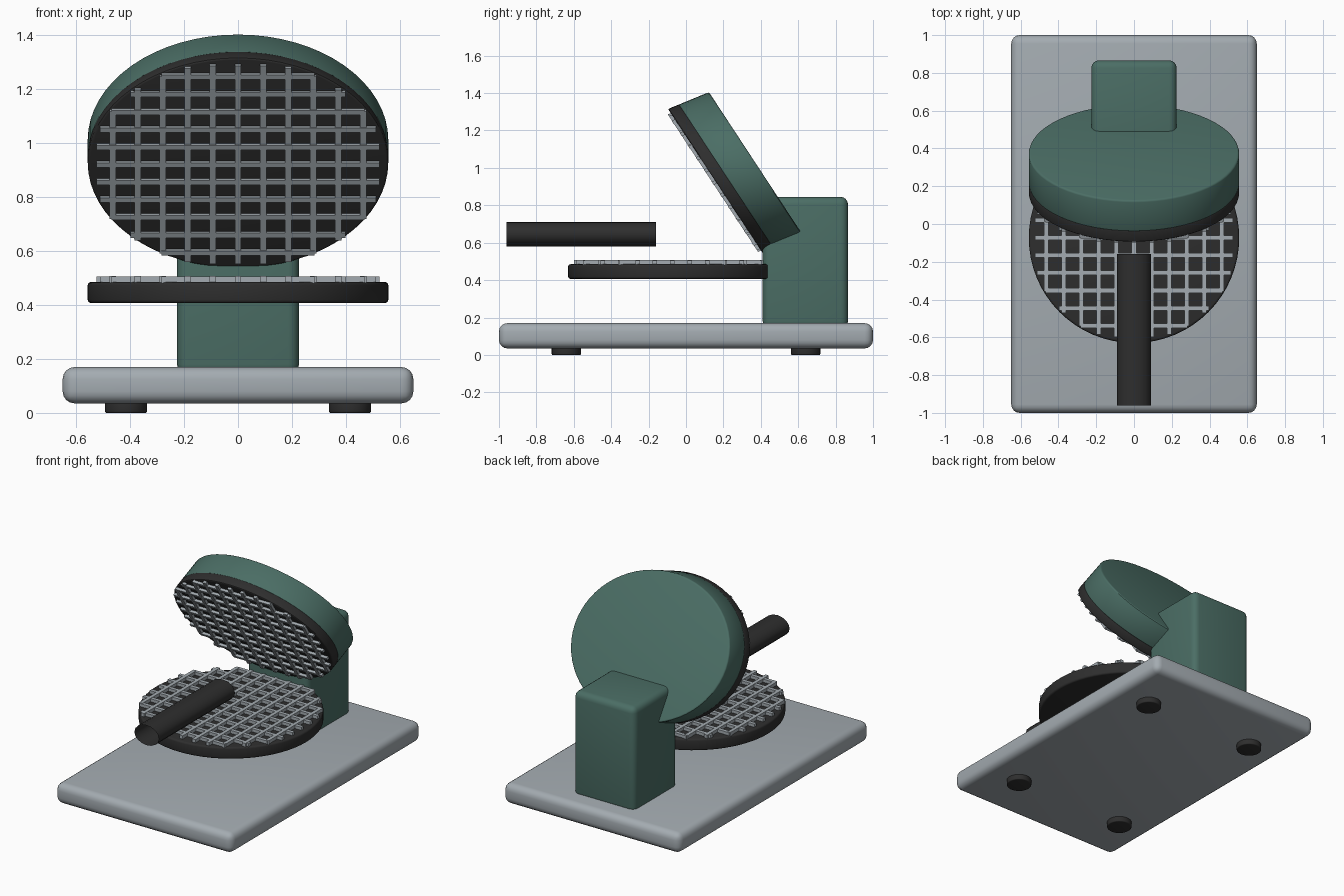
import bpy, bmesh, math
from mathutils import Matrix, Vector

if "Cube" in bpy.data.objects:
    bpy.data.objects.remove(bpy.data.objects["Cube"])


def material(name, rgb):
    m = bpy.data.materials.new(name)
    m.diffuse_color = (*rgb, 1)
    m.use_nodes = True
    m.node_tree.nodes["Principled BSDF"].inputs["Base Color"].default_value = m.diffuse_color
    return m


GREY = material("light_grey", (0.37, 0.41, 0.44))
GREEN = material("dark_green", (0.070, 0.155, 0.130))
BLACK = material("black", (0.027, 0.027, 0.027))
STEEL = material("grid_grey", (0.37, 0.41, 0.44))


def finish(bm, name, mat, matrix=Matrix()):
    bmesh.ops.recalc_face_normals(bm, faces=bm.faces[:])
    bm.transform(matrix)
    me = bpy.data.meshes.new(name)
    bm.to_mesh(me)
    bm.free()
    me.materials.append(mat)
    ob = bpy.data.objects.new(name, me)
    bpy.context.collection.objects.link(ob)
    bpy.ops.object.select_all(action='DESELECT')
    ob.select_set(True)
    bpy.context.view_layer.objects.active = ob
    bpy.ops.object.shade_smooth_by_angle(angle=math.radians(35))
    return ob


def add_box(bm, lo, hi):
    lo, hi = Vector(lo), Vector(hi)
    size = hi - lo
    m = Matrix.Translation((lo + hi) / 2) @ Matrix.Diagonal((*size, 1))
    bmesh.ops.create_cube(bm, size=1, matrix=m)


def rounded_box(name, lo, hi, bevel, mat):
    bm = bmesh.new()
    add_box(bm, lo, hi)
    bmesh.ops.bevel(bm, geom=bm.edges[:], offset=bevel, segments=4,
                    profile=0.5, affect='EDGES')
    return finish(bm, name, mat)


def disc(name, radius, z0, z1, bevel, mat, matrix, sides=64):
    bm = bmesh.new()
    bmesh.ops.create_cone(bm, cap_ends=True, segments=sides, radius1=radius,
                          radius2=radius, depth=z1 - z0,
                          matrix=Matrix.Translation((0, 0, (z0 + z1) / 2)))
    if bevel:
        rims = [e for e in bm.edges
                if abs(e.verts[0].co.z - e.verts[1].co.z) < 1e-5]
        bmesh.ops.bevel(bm, geom=rims, offset=bevel, segments=3,
                        profile=0.5, affect='EDGES')
    return finish(bm, name, mat, matrix)


def grid(name, z0, z1, matrix):
    """Crossed bars trimmed to a circular outline."""
    bm = bmesh.new()
    w = 0.012
    for i in range(-5, 6):
        p = i * 0.093
        h = min(0.525, math.sqrt(0.545 ** 2 - p * p))
        add_box(bm, (p - w, -h, z0), (p + w, h, z1))
        add_box(bm, (-h, p - w, z0 - 0.002), (h, p + w, z1 - 0.002))
    return finish(bm, name, STEEL, matrix)


# Base, feet and rear column
rounded_box("base", (-0.65, -1, 0.035), (0.65, 1, 0.17), 0.045, GREY)
for x in (-0.415, 0.415):
    for y in (-0.64, 0.64):
        disc("foot", 0.078, 0, 0.05, 0.006, BLACK,
             Matrix.Translation((x, y, 0)), 32)
rounded_box("column", (-0.226, 0.41, 0.14), (0.226, 0.866, 0.845), 0.04, GREEN)

# Lower cooking plate
lower = Matrix.Translation((0, -0.073, 0))
disc("lower_plate", 0.557, 0.407, 0.485, 0.012, BLACK, lower)
grid("lower_grid", 0.465, 0.507, lower)

# Raised lid, skewed slightly so it leans over the plate
lid = Matrix(((1, 0, 0, 0),
              (0, 0.46, 0.73, 0.16),
              (0, -0.70, 0.30, 0.925),
              (0, 0, 0, 1)))
disc("upper_plate", 0.557, 0, 0.085, 0.010, BLACK, lid)
disc("lid_shell", 0.557, 0.075, 0.30, 0.012, GREEN, lid)
grid("upper_grid", -0.022, 0.02, lid)

# Handle: open-ended tube
bm = bmesh.new()
bmesh.ops.create_cone(bm, cap_ends=False, segments=16, radius1=1, radius2=1,
                      depth=0.80)
finish(bm, "handle", BLACK,
       Matrix.Translation((0, -0.56, 0.646))
       @ Matrix.Diagonal((0.09, 1, 0.066, 1))
       @ Matrix.Rotation(math.radians(90), 4, 'X'))
